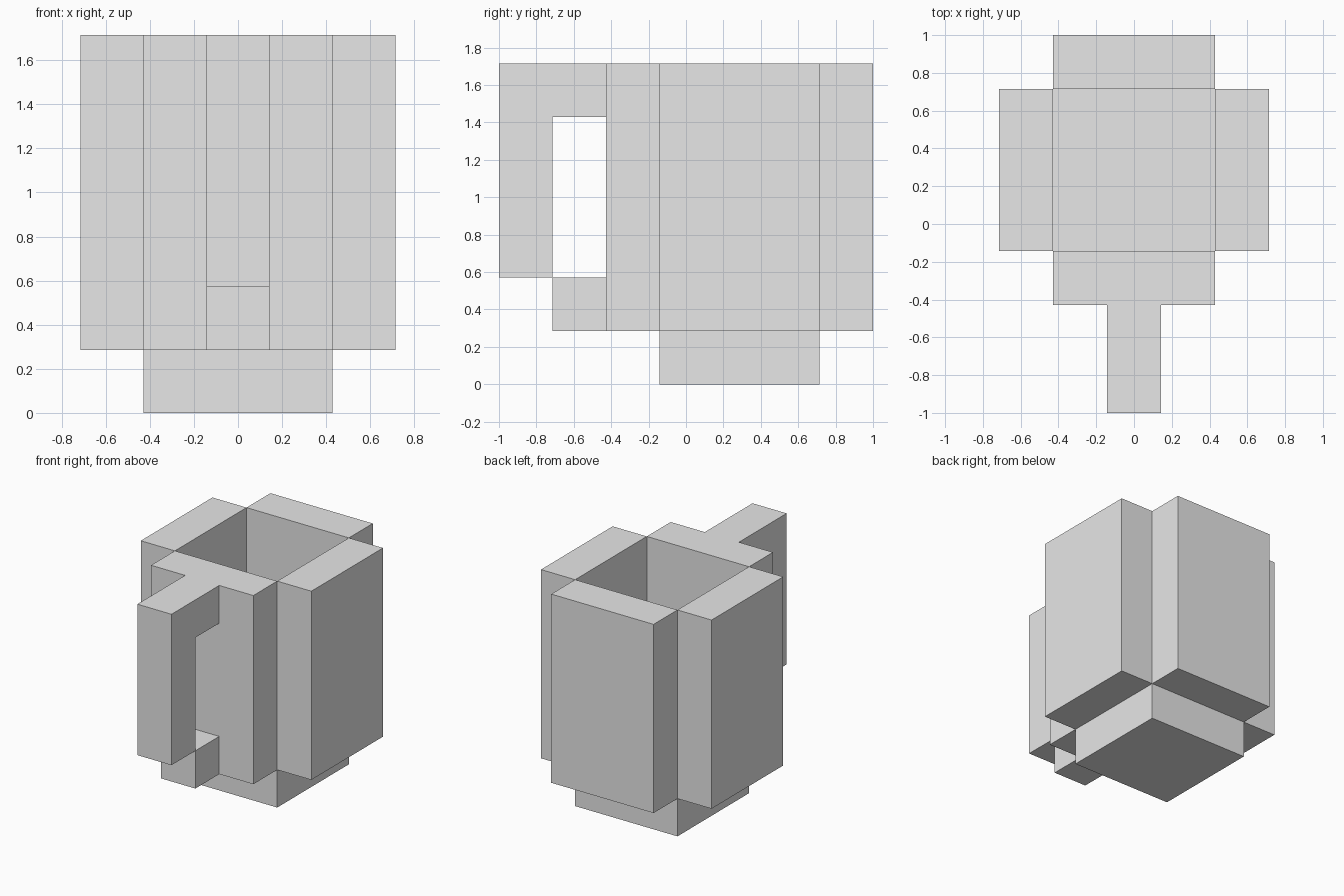
import bpy
import bmesh

if "Cube" in bpy.data.objects:
    bpy.data.objects.remove(bpy.data.objects["Cube"], do_unlink=True)

U = 2 / 7  # one block of the grid

grey = bpy.data.materials.new("plain grey")
grey.use_nodes = True
colour = (0.8, 0.8, 0.8, 1)
grey.diffuse_color = colour
grey.node_tree.nodes["Principled BSDF"].inputs["Base Color"].default_value = colour


def prism(name, outline, x0, x1):
    """Extrude a (y, z) outline, in blocks, from x0 to x1."""
    bm = bmesh.new()
    face = bm.faces.new([bm.verts.new((x0 * U, y * U, z * U)) for y, z in outline])
    new = bmesh.ops.extrude_face_region(bm, geom=[face])["geom"]
    verts = [v for v in new if isinstance(v, bmesh.types.BMVert)]
    bmesh.ops.translate(bm, verts=verts, vec=((x1 - x0) * U, 0, 0))
    bmesh.ops.recalc_face_normals(bm, faces=bm.faces)
    mesh = bpy.data.meshes.new(name)
    bm.to_mesh(mesh)
    bm.free()
    mesh.materials.append(grey)
    obj = bpy.data.objects.new(name, mesh)
    bpy.context.collection.objects.link(obj)
    return obj


def box(name, x, y, z):
    return prism(name, [(y[0], z[0]), (y[1], z[0]), (y[1], z[1]), (y[0], z[1])], *x)


# Cup: base slab and four walls that meet only at their corners
WALL = (1, 6)
box("base", (-1.5, 1.5), (-0.5, 2.5), (0, 1))
box("front_wall", (-1.5, 1.5), (-1.5, -0.5), WALL)
box("back_wall", (-1.5, 1.5), (2.5, 3.5), WALL)
for side, s in (("left", 1), ("right", -1)):
    box(side + "_wall", sorted((1.5 * s, 2.5 * s)), (-0.5, 2.5), WALL)

# Handle: hooked upper arm and a lower stub
arm = [(-1.5, 6), (-3.5, 6), (-3.5, 2), (-2.5, 2), (-2.5, 5), (-1.5, 5)]
prism("handle_arm", arm, -0.5, 0.5)
box("handle_stub", (-0.5, 0.5), (-2.5, -1.5), (1, 2))
